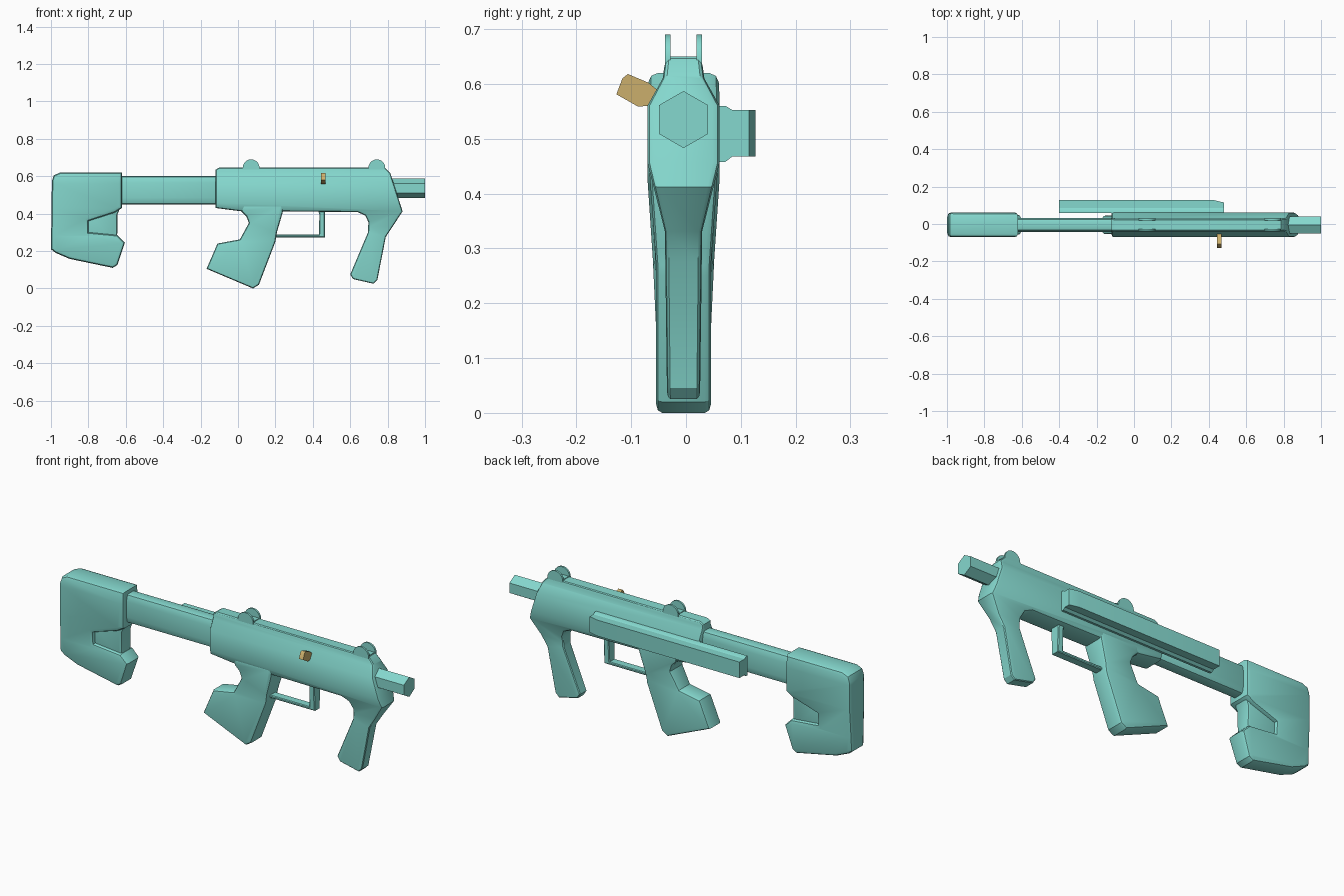
import bpy, bmesh, math

YC = -0.0045  # centre line of the body


def material(name, rgb):
    m = bpy.data.materials.new(name)
    m.diffuse_color = (*rgb, 1)
    return m


TEAL = material("soft_teal", (0.235, 0.69, 0.62))
GOLD = material("brass_gold", (0.60, 0.43, 0.15))


def finish(name, bm, mat):
    bmesh.ops.recalc_face_normals(bm, faces=bm.faces)
    me = bpy.data.meshes.new(name)
    bm.to_mesh(me)
    bm.free()
    me.materials.append(mat)
    ob = bpy.data.objects.new(name, me)
    bpy.context.collection.objects.link(ob)
    return ob


def prism_mesh(pts, axis, lo, hi):
    """Extrude a 2D outline along the given axis."""
    bm = bmesh.new()
    rings = []
    for h in (lo, hi):
        ring = []
        for p in pts:
            c = list(p)
            c.insert(axis, h)
            ring.append(bm.verts.new(c))
        rings.append(ring)
        bm.faces.new(ring)
    a, b = rings
    for i in range(len(pts)):
        j = (i + 1) % len(pts)
        bm.faces.new((a[i], a[j], b[j], b[i]))
    bmesh.ops.recalc_face_normals(bm, faces=bm.faces)
    return bm


def prism(name, pts, axis, lo, hi, mat=TEAL):
    return finish(name, prism_mesh(pts, axis, lo, hi), mat)


def slab(name, pts, widths, bevel=0.015, segments=2):
    """Side outline (x, z) whose half width follows (z, half_width) pairs."""
    w0 = max(w for _, w in widths)
    bm = prism_mesh(pts, 1, -w0, w0)
    rim = [e for e in bm.edges if abs(e.verts[0].co.y - e.verts[1].co.y) < 1e-6]
    bmesh.ops.bevel(bm, geom=rim, offset=bevel, segments=segments, profile=0.5,
                    affect='EDGES', clamp_overlap=True)
    for z, _ in widths:
        bmesh.ops.bisect_plane(bm, geom=bm.verts[:] + bm.edges[:] + bm.faces[:], dist=1e-5,
                               plane_co=(0, 0, z), plane_no=(0, 0, 1))
    ws = sorted(widths)

    def half(z):
        if z <= ws[0][0]:
            return ws[0][1]
        for (z0, a), (z1, b) in zip(ws, ws[1:]):
            if z <= z1:
                return a + (b - a) * (z - z0) / (z1 - z0)
        return ws[-1][1]

    for v in bm.verts:
        v.co.y = v.co.y * half(v.co.z) / w0 + YC
    return finish(name, bm, TEAL)


# Receiver flowing into the slanted front grip
slab("receiver_and_front_grip",
     [(-0.12, 0.43), (-0.12, 0.635), (-0.10, 0.646), (0.785, 0.646), (0.815, 0.615),
      (0.88, 0.412), (0.79, 0.275), (0.745, 0.045), (0.725, 0.025), (0.615, 0.05),
      (0.60, 0.075), (0.695, 0.30), (0.697, 0.355), (0.68, 0.39), (0.64, 0.408),
      (0.23, 0.412), (0.02, 0.412)],
     [(0.647, 0.033), (0.61, 0.038), (0.56, 0.066), (0.457, 0.066),
      (0.331, 0.034), (0.02, 0.030)], bevel=0.013)

# Rear grip with magazine heel
slab("rear_grip",
     [(0.02, 0.45), (0.02, 0.41), (0.045, 0.385), (0.058, 0.35), (0.01, 0.262),
      (-0.11, 0.24), (-0.168, 0.105), (0.08, 0.0), (0.112, 0.02), (0.20, 0.25),
      (0.208, 0.30), (0.24, 0.41), (0.24, 0.45)],
     [(0.45, 0.063), (0.27, 0.050), (0.0, 0.050)], bevel=0.014)

# Trigger guard
slab("trigger_guard",
     [(0.18, 0.273), (0.465, 0.273), (0.465, 0.43), (0.425, 0.43), (0.435, 0.395),
      (0.433, 0.288), (0.18, 0.288)],
     [(0.43, 0.028), (0.273, 0.022)], bevel=0.004, segments=1)

# Stock tube
slab("stock_tube", [(-0.65, 0.45), (-0.08, 0.45), (-0.08, 0.60), (-0.65, 0.60)],
     [(0.60, 0.030), (0.565, 0.037), (0.485, 0.037), (0.45, 0.030)], bevel=0.012)

# Shoulder stock with a hollowed hand pocket
slab("shoulder_stock",
     [(-1.0, 0.21), (-0.995, 0.575), (-0.985, 0.605), (-0.95, 0.62), (-0.62, 0.62),
      (-0.62, 0.43), (-0.66, 0.405), (-0.80, 0.36), (-0.80, 0.30), (-0.645, 0.285),
      (-0.605, 0.245), (-0.645, 0.125), (-0.67, 0.11), (-0.90, 0.158), (-0.975, 0.19)],
     [(0.62, 0.064), (0.56, 0.066), (0.43, 0.066), (0.28, 0.056), (0.11, 0.048)], bevel=0.018)
slab("stock_web", [(-0.85, 0.24), (-0.65, 0.24), (-0.645, 0.30), (-0.645, 0.395),
                   (-0.63, 0.43), (-0.85, 0.45)],
     [(0.45, 0.044), (0.24, 0.038)], bevel=0.012)

# Hexagonal barrel, points up and down
prism("barrel", [(YC + 0.052 * math.sin(i * math.pi / 3), 0.535 + 0.052 * math.cos(i * math.pi / 3))
                 for i in range(6)], 0, 0.78, 1.0)

# Side rail: backing strip and outer plate
prism("rail_base", [(0.045, 0.56), (0.072, 0.56), (0.085, 0.552), (0.085, 0.468),
                    (0.072, 0.458), (0.045, 0.458)], 0, -0.12, 0.48)
prism("rail_strip", [(0.060, 0.56), (0.072, 0.56), (0.085, 0.552), (0.085, 0.468),
                     (0.072, 0.458), (0.060, 0.458)], 0, -0.40, -0.12)
prism("rail_plate", [(-0.40, 0.08), (0.48, 0.08), (0.48, 0.115), (0.43, 0.127), (-0.40, 0.127)],
      2, 0.468, 0.552)

# Two open sights: a pair of rounded ears on a low base
for label, cx in (("rear", 0.07), ("front", 0.742)):
    ear = [(cx + 0.045 * math.cos(math.pi * i / 10), 0.645 + 0.045 * math.sin(math.pi * i / 10))
           for i in range(11)] + [(cx - 0.045, 0.625), (cx + 0.045, 0.625)]
    for side, lo, hi in (("right", -0.038, -0.028), ("left", 0.019, 0.029)):
        prism(f"{label}_sight_{side}", ear, 1, lo, hi)
    prism(f"{label}_sight_base", [(cx - 0.04, 0.63), (cx + 0.04, 0.63), (cx + 0.04, 0.65),
                                  (cx - 0.04, 0.65)], 1, -0.032, 0.023)

# Brass charging handle
prism("charging_handle", [(-0.127, 0.581), (-0.116, 0.610), (-0.106, 0.618), (-0.068, 0.602),
                          (-0.050, 0.587), (-0.050, 0.56), (-0.088, 0.559)], 0, 0.444, 0.468, GOLD)

# Smooth shading with sharp edges kept
for ob in bpy.context.collection.objects:
    ob.select_set(True)
    bpy.context.view_layer.objects.active = ob
bpy.ops.object.shade_smooth_by_angle(angle=math.radians(32))
